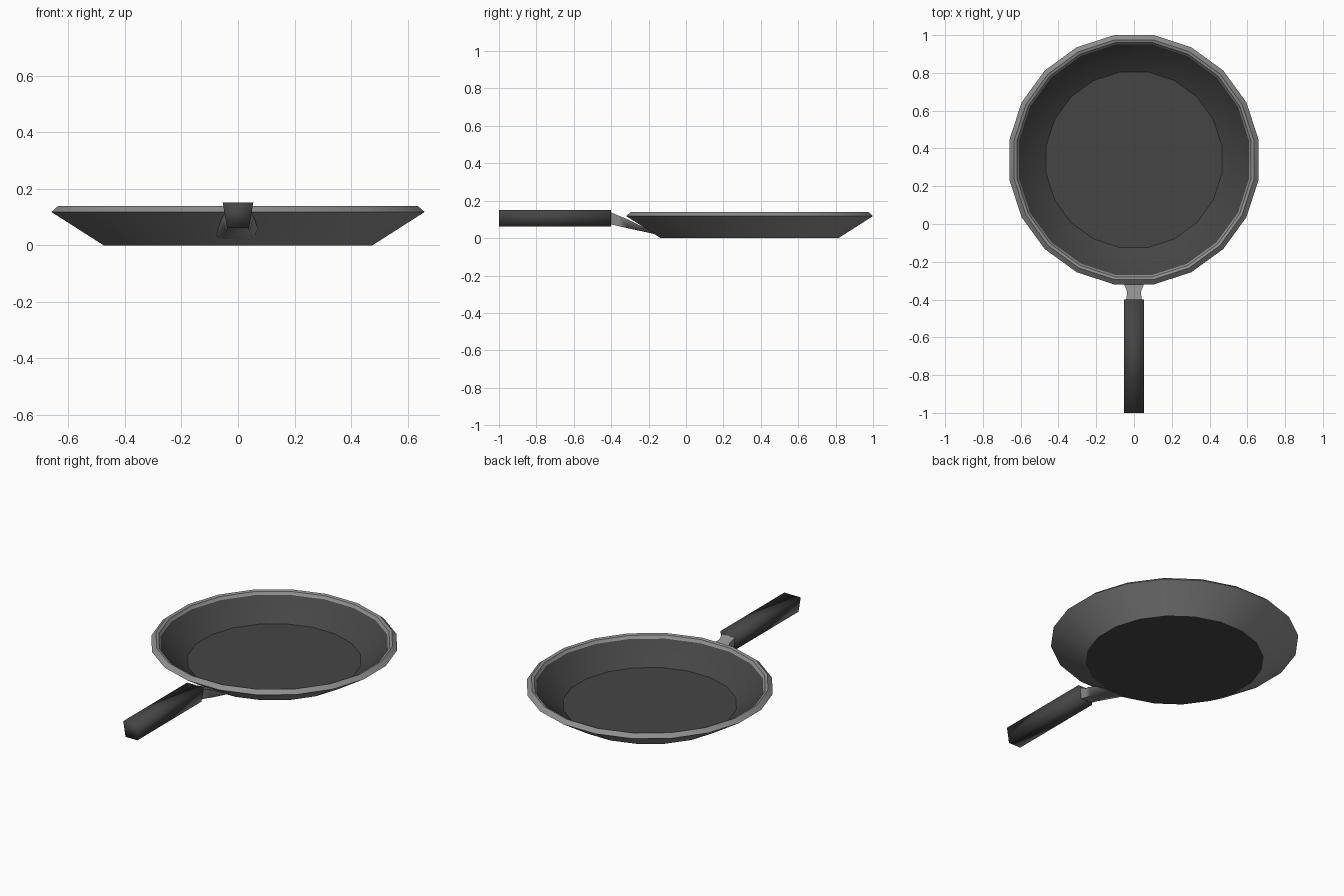
import bpy, bmesh, math

cube = bpy.data.objects.get("Cube")
if cube:
    bpy.data.objects.remove(cube)


def make_material(name, value):
    mat = bpy.data.materials.new(name)
    mat.use_nodes = True
    colour = (value, value, value, 1)
    mat.diffuse_color = colour
    mat.node_tree.nodes["Principled BSDF"].inputs["Base Color"].default_value = colour
    return mat


steel = make_material("steel grey", 0.27)
coating = make_material("dark coating", 0.06)

SIDES = 20
CENTRE_Y = 0.34


def finish(name, bm, mats, sharp_angle):
    bmesh.ops.recalc_face_normals(bm, faces=bm.faces)
    mesh = bpy.data.meshes.new(name)
    bm.to_mesh(mesh)
    bm.free()
    obj = bpy.data.objects.new(name, mesh)
    bpy.context.collection.objects.link(obj)
    for mat in mats:
        mesh.materials.append(mat)
    bpy.ops.object.select_all(action="DESELECT")
    obj.select_set(True)
    bpy.context.view_layer.objects.active = obj
    bpy.ops.object.shade_smooth_by_angle(angle=math.radians(sharp_angle))
    return obj


def loft(bm, rings):
    """Join matching rings of points with quads and cap both ends."""
    loops = [[bm.verts.new(p) for p in ring] for ring in rings]
    for a, b in zip(loops, loops[1:]):
        for i in range(len(a)):
            j = (i + 1) % len(a)
            bm.faces.new((a[i], a[j], b[j], b[i]))
    bm.faces.new(loops[0])
    bm.faces.new(loops[-1])


def pan_ring(apothem, z):
    radius = apothem / math.cos(math.pi / SIDES)
    angles = [2 * math.pi * (i + 0.5) / SIDES for i in range(SIDES)]
    return [(radius * math.cos(a), CENTRE_Y + radius * math.sin(a), z) for a in angles]


def section(y, top_half, bottom_half, top, bottom):
    """Four-sided tapered cross-section across the handle axis."""
    return [(-top_half, y, top), (top_half, y, top),
            (bottom_half, y, bottom), (-bottom_half, y, bottom)]


# Pan: underside, flared wall, bevelled rim, inner wall and cooking floor
bm = bmesh.new()
profile = [(0.475, 0), (0.66, 0.118), (0.635, 0.14), (0.62, 0.135),
           (0.61, 0.118), (0.465, 0.014)]
loft(bm, [pan_ring(r, z) for r, z in profile])
bm.normal_update()
for face in bm.faces:
    centre = face.calc_center_median()
    reach = math.hypot(centre.x, centre.y - CENTRE_Y)
    inside = reach < 0.6 and max(v.co.z for v in face.verts) < 0.1185 \
        and min(v.co.z for v in face.verts) > 0.01
    underside = max(v.co.z for v in face.verts) < 0.001
    face.material_index = 1 if inside or underside else 0
finish("pan", bm, [steel, coating], 32.5)

# Neck: narrow behind the grip, flaring as it meets the pan wall
bm = bmesh.new()
loft(bm, [section(-0.405, 0.042, 0.036, 0.14, 0.075),
          section(-0.36, 0.036, 0.034, 0.12, 0.064),
          section(-0.31, 0.056, 0.042, 0.1, 0.053),
          section(-0.17, 0.08, 0.05, 0.03, 0.022)])
finish("neck", bm, [steel], 50)

# Grip: softly shaded tapered bar
bm = bmesh.new()
loft(bm, [section(-1, 0.054, 0.039, 0.151, 0.062),
          section(-0.4, 0.054, 0.039, 0.151, 0.062)])
finish("grip", bm, [coating], 180)
